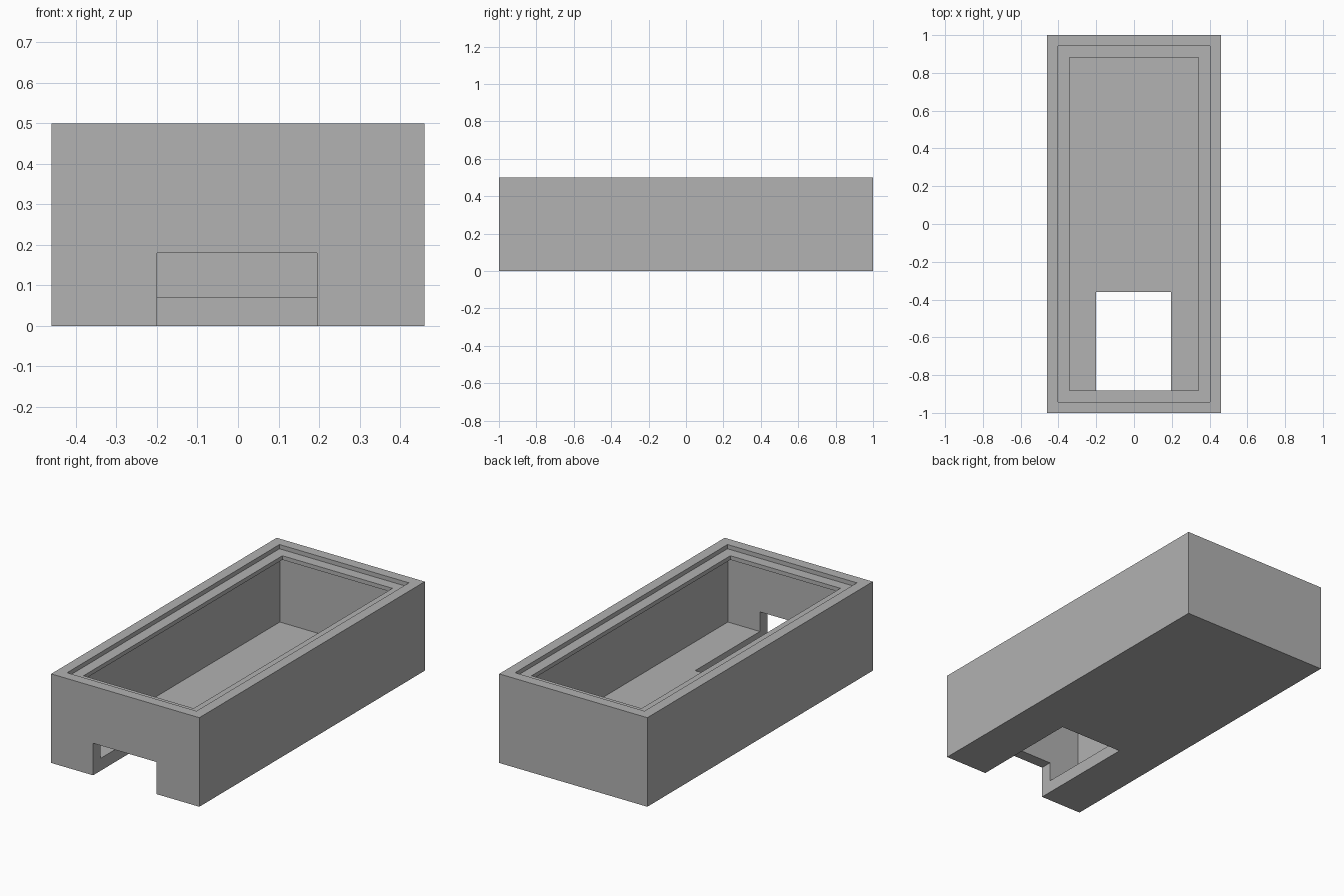
import bpy
import bmesh

default_cube = bpy.data.objects.get("Cube")
if default_cube:
    bpy.data.objects.remove(default_cube, do_unlink=True)

HALF_X, HALF_Y, HEIGHT = 0.46, 1.0, 0.5

grey = bpy.data.materials.new("plain grey")
grey.use_nodes = True
colour = (0.445, 0.445, 0.445, 1)
grey.diffuse_color = colour
grey.node_tree.nodes["Principled BSDF"].inputs["Base Color"].default_value = colour


def add_object(name, bm):
    bmesh.ops.recalc_face_normals(bm, faces=bm.faces)
    mesh = bpy.data.meshes.new(name)
    bm.to_mesh(mesh)
    bm.free()
    mesh.materials.append(grey)
    obj = bpy.data.objects.new(name, mesh)
    bpy.context.collection.objects.link(obj)
    return obj


def rectangle_loft(name, section):
    """Sweep a wall section of (inset, height) points around the rectangle."""
    bm = bmesh.new()
    rings = []
    for inset, z in section:
        x, y = HALF_X - inset, HALF_Y - inset
        rings.append([bm.verts.new((sx * x, sy * y, z))
                      for sx, sy in ((-1, -1), (1, -1), (1, 1), (-1, 1))])
    for a, b in zip(rings, rings[1:]):
        for i in range(4):
            j = (i + 1) % 4
            bm.faces.new((a[i], a[j], b[j], b[i]))
    bm.faces.new(rings[0])
    bm.faces.new(rings[-1])
    return add_object(name, bm)


def box(name, low, high):
    bm = bmesh.new()
    bmesh.ops.create_cube(bm, size=1)
    for v in bm.verts:
        v.co = [lo if c < 0 else hi for c, lo, hi in zip(v.co, low, high)]
    return add_object(name, bm)


# Case: outer wall, rim, recessed ledge, overhanging lip, hollow and floor
case = rectangle_loft("open_case", [
    (0, 0), (0, HEIGHT),
    (0.058, HEIGHT), (0.058, 0.476),
    (0.118, 0.476), (0.118, 0.453),
    (0.066, 0.453), (0.066, 0.07),
])

# Slot through the front wall and floor
cutter = box("slot_cutter", (-0.2, -1.1, -0.1), (0.195, -0.36, 0.18))
cutter.hide_render = True

cut = case.modifiers.new("front slot", "BOOLEAN")
cut.operation = "DIFFERENCE"
cut.solver = "EXACT"
cut.object = cutter
bpy.context.view_layer.objects.active = case
bpy.ops.object.modifier_apply(modifier=cut.name)
bpy.data.objects.remove(cutter, do_unlink=True)
